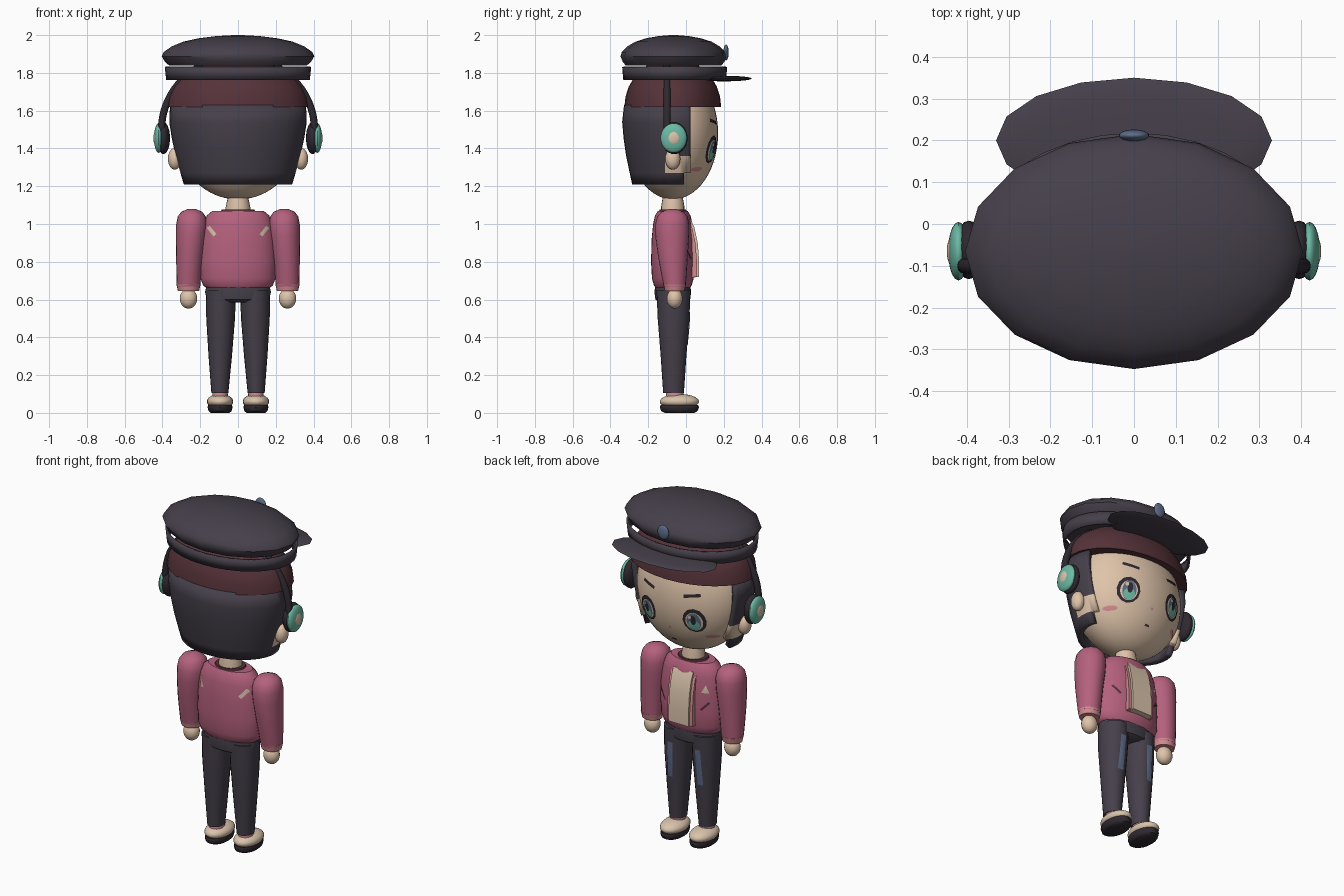
import bpy, bmesh, math
from mathutils import Vector
from mathutils.bvhtree import BVHTree

if "Cube" in bpy.data.objects:
    bpy.data.objects.remove(bpy.data.objects["Cube"])


def material(name, rgb):
    m = bpy.data.materials.new(name)
    m.use_nodes = True
    m.diffuse_color = (*rgb, 1)
    bsdf = m.node_tree.nodes["Principled BSDF"]
    bsdf.inputs["Base Color"].default_value = (*rgb, 1)
    bsdf.inputs["Roughness"].default_value = 0.8
    return m


DARK = material("charcoal", (0.06, 0.05, 0.068))
BLACK = material("black", (0.027, 0.022, 0.029))
SKIN = material("skin", (0.74, 0.55, 0.40))
CREAM = material("cream", (0.70, 0.55, 0.41))
PINK = material("rose", (0.46, 0.12, 0.205))
BLUSH = material("light_pink", (0.65, 0.26, 0.28))
MAROON = material("maroon", (0.09, 0.032, 0.04))
TEAL = material("teal", (0.15, 0.48, 0.37))
SLATE = material("slate_blue", (0.11, 0.15, 0.25))
CY = -0.07   # depth of the body axis


def finish(name, bm, *mats):
    mesh = bpy.data.meshes.new(name)
    bm.to_mesh(mesh)
    bm.free()
    ob = bpy.data.objects.new(name, mesh)
    bpy.context.collection.objects.link(ob)
    for m in mats:
        mesh.materials.append(m)
    return ob


def ellipsoid(name, loc, radii, mat, segs=20, rings=14):
    bm = bmesh.new()
    bmesh.ops.create_uvsphere(bm, u_segments=segs, v_segments=rings, radius=1)
    bmesh.ops.scale(bm, vec=radii, verts=bm.verts)
    bmesh.ops.translate(bm, vec=loc, verts=bm.verts)
    return finish(name, bm, mat)


def loft_mesh(rings, segs=20, caps=True):
    # rings are (centre x, centre y, z, radius x, radius y)
    bm = bmesh.new()
    loops = []
    for cx, cy, z, rx, ry in rings:
        angles = [math.tau * i / segs for i in range(segs)]
        loops.append([bm.verts.new((cx + rx * math.sin(a), cy + ry * math.cos(a), z)) for a in angles])
    for a, b in zip(loops, loops[1:]):
        for i in range(segs):
            j = (i + 1) % segs
            bm.faces.new((a[i], a[j], b[j], b[i]))
    if caps:
        bm.faces.new(loops[0])
        bm.faces.new(loops[-1])
    bmesh.ops.recalc_face_normals(bm, faces=bm.faces)
    return bm


def loft(name, rings, mat, segs=20, caps=True):
    return finish(name, loft_mesh(rings, segs, caps), mat)


def prism(name, profile, half, mat):
    # side profile of (y, z) points, widened along x
    bm = bmesh.new()
    face = bm.faces.new([bm.verts.new((-half, y, z)) for y, z in profile])
    new = bmesh.ops.extrude_face_region(bm, geom=[face])["geom"]
    bmesh.ops.translate(bm, vec=(2 * half, 0, 0), verts=[v for v in new if isinstance(v, bmesh.types.BMVert)])
    bmesh.ops.recalc_face_normals(bm, faces=bm.faces)
    return finish(name, bm, mat)


def oval(x, z, rx, rz, n=20):
    return [(x + rx * math.cos(math.tau * i / n), z + rz * math.sin(math.tau * i / n)) for i in range(n)]


def bar(x0, z0, x1, z1, w):
    a, b = Vector((x0, z0)), Vector((x1, z1))
    d = (b - a).normalized() * w / 2
    n = Vector((-d.y, d.x))
    return [a - n, a.lerp(b, 0.5) - n, b - n, b + n, a.lerp(b, 0.5) + n, a + n]


def decal(name, target, outline, mat, side=1, lift=0.004):
    # thin plate pressed onto the front (+1) or back (-1) of a part
    me = target.data
    tree = BVHTree.FromPolygons([v.co for v in me.vertices], [p.vertices[:] for p in me.polygons])
    pts = [Vector(p) for p in outline]
    mid = sum(pts, Vector((0, 0))) / len(pts)
    bm = bmesh.new()

    def press(p):
        hit = tree.ray_cast(Vector((p.x, 2 * side, p.y)), Vector((0, -side, 0)))[0]
        return bm.verts.new((p.x, (hit.y if hit else CY) + side * lift, p.y))

    loops = [[press(mid.lerp(p, t)) for p in pts] for t in (0.35, 0.7, 1)]
    centre = press(mid)
    n = len(pts)
    for i in range(n):
        j = (i + 1) % n
        bm.faces.new((centre, loops[0][i], loops[0][j]))
        for a, b in zip(loops, loops[1:]):
            bm.faces.new((a[i], b[i], b[j], a[j]))
    bm.normal_update()
    bmesh.ops.reverse_faces(bm, faces=[f for f in bm.faces if f.normal.y * side < 0])
    return finish(name, bm, mat)


# Head and neck
head = ellipsoid("head", (0, CY, 1.48), (0.33, 0.24, 0.35), SKIN, 40, 28)
loft("neck", [(0, CY, 1.03, 0.065, 0.062), (0, CY, 1.09, 0.065, 0.062), (0, CY, 1.16, 0.05, 0.05)], SKIN)

# Hair shell, open at the face, with bare patches around the ears
bm = loft_mesh([(0, CY, z, rx, ry) for z, rx, ry in (
    (1.21, 0.287, 0.215), (1.27, 0.305, 0.228), (1.36, 0.33, 0.247),
    (1.45, 0.35, 0.26), (1.54, 0.364, 0.268), (1.63, 0.36, 0.258))], 40, False)
for cut in (0.025, -0.01, -0.11):
    geom = bm.verts[:] + bm.edges[:] + bm.faces[:]
    bmesh.ops.bisect_plane(bm, geom=geom, plane_co=(0, cut, 0), plane_no=(0, 1, 0))
removed = []
for f in bm.faces:
    c = f.calc_center_median()
    if c.y > (0.025 if c.z > 1.27 else -0.01):
        removed.append(f)
    elif c.y > -0.11 and 1.27 < c.z < 1.36:
        f.material_index = 1
bmesh.ops.delete(bm, geom=removed, context="FACES")
hair = finish("hair", bm, DARK, SKIN)
shell = hair.modifiers.new("thickness", "SOLIDIFY")
shell.thickness = 0.035
shell.offset = -1

# Maroon under-cap dome
dome = [(math.cos(a), math.sin(a)) for a in (math.radians(12 * i) for i in range(8))]
loft("under_cap", [(0, CY, 1.62 + 0.26 * s, 0.375 * c, 0.256 * c) for c, s in dome], MAROON, 32)

# Cap: band, puffed crown, visor, badge
band = loft("cap_band", [(0, -0.06, 1.762, 0.38, 0.272), (0, -0.06, 1.832, 0.388, 0.278)], DARK, 32, False)
band.modifiers.new("thickness", "SOLIDIFY").thickness = 0.012
loft("cap_crown", [(0, -0.066, z, 0.404 * r, 0.281 * r) for z, r in (
    (1.838, 0.9), (1.86, 0.96), (1.888, 1), (1.91, 0.975), (1.94, 0.87),
    (1.965, 0.72), (1.983, 0.52), (1.995, 0.28), (2.0, 0.06))], DARK, 16)
ellipsoid("cap_visor", (0, 0.2, 1.77), (0.33, 0.15, 0.015), DARK, 16, 8)
ellipsoid("cap_badge", (0, 0.212, 1.908), (0.036, 0.014, 0.042), SLATE)

# Headphone arch
arch = bpy.data.curves.new("headphone_arch", "CURVE")
arch.dimensions = "3D"
arch.bevel_depth = 0.019
arch.use_fill_caps = True
spline = arch.splines.new("POLY")
spline.points.add(32)
for i, p in enumerate(spline.points):
    a = math.pi * i / 32
    p.co = (0.405 * math.cos(a), -0.1, 1.5 + 0.385 * math.sin(a), 1)
arch.materials.append(BLACK)
bpy.context.collection.objects.link(bpy.data.objects.new("headphone_arch", arch))

# Torso, collar and hips
torso = loft("jacket", [(0, CY, z, rx, ry) for z, rx, ry in (
    (0.66, 0.165, 0.09), (0.675, 0.185, 0.1), (0.71, 0.198, 0.11), (0.8, 0.2, 0.115), (0.92, 0.195, 0.112),
    (1.0, 0.182, 0.104), (1.045, 0.165, 0.094), (1.07, 0.135, 0.078))], PINK, 32)
loft("collar", [(0, CY, 1.06, 0.095, 0.075), (0, CY, 1.078, 0.085, 0.07)], MAROON)
front = [(-0.03, 1.035), (0.025, 1.025), (0.045, 0.98), (0.062, 0.9), (0.07, 0.8), (0.07, 0.72), (-0.03, 0.71)]
prism("shirt_front", front, 0.065, CREAM)
prism("jacket_opening", [(y - 0.012, z) for y, z in front], 0.082, BLUSH)
loft("hips", [(0, CY, z, rx, ry) for z, rx, ry in (
    (0.585, 0.08, 0.07), (0.6, 0.165, 0.092), (0.64, 0.175, 0.097), (0.68, 0.165, 0.092))], DARK)

# Paired parts
for s, side in ((1, "left_"), (-1, "right_")):
    ellipsoid(side + "ear", (s * 0.335, CY, 1.345), (0.036, 0.04, 0.057), SKIN)

    # Headphone cup: cushion, coloured shell, cap disc
    ellipsoid(side + "ear_cushion", (s * 0.395, -0.062, 1.455), (0.035, 0.07, 0.085), BLACK)
    ellipsoid(side + "ear_shell", (s * 0.42, -0.065, 1.455), (0.025, 0.07, 0.078), TEAL)
    ellipsoid(side + "ear_disc", (s * 0.434, -0.065, 1.455), (0.014, 0.036, 0.04), CREAM)

    # Eye layers, brow and cheek
    x = s * 0.15
    decal(side + "eye_outline", head, oval(x, 1.395, 0.062, 0.074, 12), BLACK, lift=0.005)
    decal(side + "eye_white", head, oval(x, 1.39, 0.046, 0.056), CREAM, lift=0.007)
    decal(side + "iris", head, oval(x, 1.39, 0.037, 0.054), SLATE, lift=0.009)
    decal(side + "iris_glow", head, oval(x, 1.37, 0.03, 0.032), TEAL, lift=0.011)
    decal(side + "pupil", head, oval(x, 1.402, 0.014, 0.03), BLACK, lift=0.013)
    decal(side + "eye_glint", head, oval(x + 0.018, 1.42, 0.009, 0.011), CREAM, lift=0.014)
    decal(side + "brow", head, bar(s * 0.095, 1.535, s * 0.185, 1.55, 0.018), BLACK)
    decal(side + "cheek", head, oval(s * 0.215, 1.29, 0.03, 0.013), BLUSH)

    # Sleeve, cuff and hand
    loft(side + "sleeve", [(s * x, y, z, rx, ry) for x, y, z, rx, ry in (
        (0.262, -0.06, 0.67, 0.062, 0.058), (0.26, -0.064, 0.74, 0.066, 0.068),
        (0.255, -0.07, 0.84, 0.073, 0.08), (0.248, -0.073, 0.94, 0.08, 0.09),
        (0.245, -0.073, 1.0, 0.082, 0.09), (0.245, -0.072, 1.04, 0.074, 0.08),
        (0.245, -0.071, 1.065, 0.055, 0.058), (0.245, -0.07, 1.08, 0.02, 0.02))], PINK)
    loft(side + "cuff", [(s * 0.262, -0.06, 0.645, 0.056, 0.052), (s * 0.262, -0.06, 0.68, 0.064, 0.06)], BLUSH)
    ellipsoid(side + "hand", (s * 0.262, -0.06, 0.605), (0.046, 0.042, 0.053), SKIN)

    # Leg with faded stripe
    leg = loft(side + "leg", [(s * x, -0.066, z, rx, ry) for x, z, rx, ry in (
        (0.096, 0.105, 0.045, 0.055), (0.094, 0.3, 0.062, 0.068),
        (0.092, 0.5, 0.076, 0.084), (0.09, 0.65, 0.08, 0.09))], DARK)
    decal(side + "leg_stripe", leg, bar(s * 0.1, 0.36, s * 0.09, 0.57, 0.034), SLATE)

    # Sock, shoe and sole
    loft(side + "sock", [(s * 0.095, -0.06, 0.07, 0.042, 0.048), (s * 0.095, -0.06, 0.12, 0.04, 0.046)], BLUSH)
    ellipsoid(side + "shoe", (s * 0.095, -0.035, 0.06), (0.07, 0.104, 0.04), CREAM)
    loft(side + "sole", [(s * 0.095, -0.035, z, 0.066 * r, 0.104 * r) for z, r in (
        (0, 0.75), (0.01, 0.93), (0.03, 1), (0.042, 0.95))], BLACK)

    # Jacket marks
    decal(side + "back_mark", torso, bar(s * 0.158, 0.985, s * 0.122, 0.94, 0.02), CREAM, -1)
    decal(side + "pocket_slit", torso, bar(s * 0.155, 0.86, s * 0.115, 0.815, 0.012), MAROON)

decal("chest_patch", torso, [(-0.155, 0.915), (-0.115, 0.915), (-0.135, 0.96)], CREAM)
decal("nose", head, oval(0, 1.325, 0.008, 0.008, 10), BLUSH)
decal("mouth", head, bar(-0.014, 1.24, 0.014, 1.24, 0.011), MAROON)

# Smooth shading with crisp edges
bpy.ops.object.select_all(action="DESELECT")
for ob in bpy.context.collection.objects:
    if ob.type == "MESH":
        ob.select_set(True)
        bpy.context.view_layer.objects.active = ob
bpy.ops.object.shade_smooth_by_angle(angle=math.radians(40))
